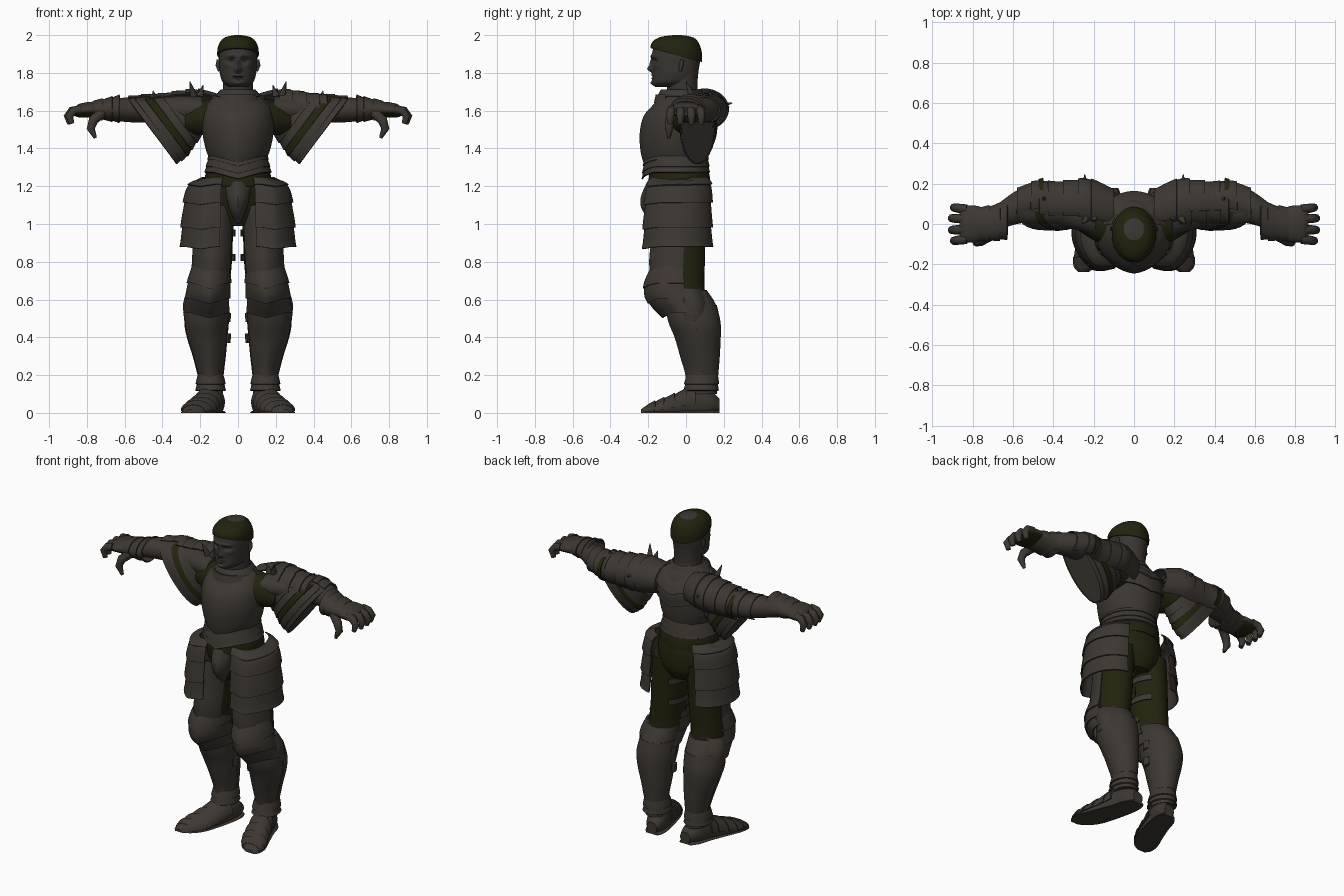
import bpy, bmesh, math

if "Cube" in bpy.data.objects:
    bpy.data.objects.remove(bpy.data.objects["Cube"])


def material(name, rgb):
    m = bpy.data.materials.new(name)
    m.use_nodes = True
    m.diffuse_color = (*rgb, 1)
    shader = m.node_tree.nodes["Principled BSDF"]
    shader.inputs["Base Color"].default_value = (*rgb, 1)
    shader.inputs["Roughness"].default_value = .7
    return m


ARMOUR = material("dark steel", (.046, .038, .031))
CLOTH = material("olive cloth", (.016, .0165, .004))
SKIN = material("dark skin", (.041, .035, .031))


def sample(secs, t):
    """Smooth interpolation through a list of cross-sections, t from 0 to 1."""
    last = len(secs) - 1
    f = min(max(t, 0), 1) * last
    i = min(int(f), last - 1)
    u = f - i
    a, b, c, d = (secs[min(max(k, 0), last)] for k in range(i - 1, i + 3))
    return [q + u / 2 * (r - p + u * (2*p - 5*q + 4*r - s + u * (3*(q - r) + s - p)))
            for p, q, r, s in zip(a, b, c, d)]


def place(axis, pos, u, v):
    return {"x": (pos, u, v), "y": (u, pos, v), "z": (u, v, pos)}[axis]


def add_mirror(ob):
    ob.modifiers.new("mirror", "MIRROR").use_clip = False


def loft(name, mat, secs, axis="z", arc=(0, 360), n=32, sub=4, thick=0, warp=None, mirror=False):
    """Sections are (position, centre u, centre v, radius u, radius v)."""
    steps = (len(secs) - 1) * sub
    closed = arc[1] - arc[0] >= 360
    cols = n if closed else n + 1
    bm = bmesh.new()
    rings = []
    for k in range(steps + 1):
        pos, cu, cv, ru, rv = sample(secs, k / steps)
        ring = []
        for j in range(cols):
            a = math.radians(arc[0] + (arc[1] - arc[0]) * j / n)
            co = place(axis, pos, cu + ru * math.cos(a), cv + rv * math.sin(a))
            ring.append(bm.verts.new(warp(*co) if warp else co))
        rings.append(ring)
    for lo, hi in zip(rings, rings[1:]):
        for j in range(n):
            k = (j + 1) % cols
            bm.faces.new((lo[j], lo[k], hi[k], hi[j]))
    if closed and not thick:
        bm.faces.new(rings[0])
        bm.faces.new(rings[-1])
    bmesh.ops.recalc_face_normals(bm, faces=bm.faces)
    if thick:
        bmesh.ops.solidify(bm, geom=bm.faces[:], thickness=thick)
        bmesh.ops.recalc_face_normals(bm, faces=bm.faces)
    me = bpy.data.meshes.new(name)
    bm.to_mesh(me)
    bm.free()
    me.materials.append(mat)
    me.polygons.foreach_set("use_smooth", [True] * len(me.polygons))
    me.set_sharp_from_angle(angle=math.radians(40))
    ob = bpy.data.objects.new(name, me)
    bpy.context.collection.objects.link(ob)
    if mirror:
        add_mirror(ob)
    return ob


def lames(name, mat, secs, count, grow, cloth=(), **kw):
    """Overlapping plates that each flare towards their lower edge."""
    for i in range(count):
        plate = []
        for k in range(4):
            p, cu, cv, ru, rv = sample(secs, (i + k / 3 * 1.15) / count)
            g = grow * (.3 + k / 3)
            plate.append((p, cu, cv, ru + g, rv + g))
        loft(f"{name}_{i + 1}", CLOTH if i in cloth else mat, plate, sub=2, thick=.008, **kw)


def tube(name, mat, pts, radii):
    cu = bpy.data.curves.new(name, "CURVE")
    cu.dimensions = "3D"
    cu.bevel_depth, cu.bevel_resolution, cu.use_fill_caps = 1, 3, True
    sp = cu.splines.new("POLY")
    sp.points.add(len(pts) - 1)
    for p, co, r in zip(sp.points, pts, radii):
        p.co, p.radius = (*co, 1), r
    sp.use_smooth = True
    cu.materials.append(mat)
    ob = bpy.data.objects.new(name, cu)
    bpy.context.collection.objects.link(ob)
    add_mirror(ob)


def paint(ob, mat, test):
    ob.data.materials.append(mat)
    for f in ob.data.polygons:
        if test(f.center, f.normal):
            f.material_index = 1


def ridge(cx, keel, vee, width=.1):
    """Pull the front centre line forward and its edge downward."""
    def warp(x, y, z):
        w = max(0, 1 - abs(x - cx) / width) if y < .03 else 0
        return x, y - keel * w, z - vee * w
    return warp


# Head with a modelled face: (x, z, width, height, push)
face = [(0, 1.82, .017, .016, .026), (0, 1.85, .011, .025, .014), (.03, 1.888, .03, .009, .013),
        (.037, 1.862, .018, .011, -.014), (0, 1.787, .03, .006, .009), (0, 1.772, .028, .005, .007),
        (0, 1.779, .03, .003, -.006), (0, 1.745, .03, .014, .014), (.06, 1.84, .02, .015, .006)]


def features(x, y, z):
    if y < -.07:
        for fx, fz, w, h, d in face:
            y -= d * math.exp(-((abs(x) - fx) / w) ** 2 - ((z - fz) / h) ** 2)
    return x, y, z


skull = [(1.725, 0, -.09, .045, .07), (1.75, 0, -.07, .08, .105), (1.79, 0, -.058, .095, .118),
         (1.84, 0, -.053, .1, .124), (1.88, 0, -.052, .102, .128), (1.92, 0, -.05, .1, .126),
         (1.96, 0, -.048, .085, .108), (1.985, 0, -.045, .057, .075), (1.996, 0, -.045, .01, .015)]
loft("head", SKIN, skull, n=96, sub=8, warp=features)
loft("neck", SKIN, [(1.64, 0, -.01, .09, .085), (1.72, 0, -.02, .08, .08), (1.82, 0, -.02, .085, .087)])
tube("ears", SKIN, [(.1, -.03, 1.81), (.107, -.025, 1.84), (.104, -.02, 1.87)], (.007, .012, .009))
cap = loft("cap", CLOTH, [(z + .004, x, y, u + .008, v + .008) for z, x, y, u, v in skull[4:]], n=96, sub=12,
           warp=lambda x, y, z: (x, y, z + (-.28 * (y + .05) + .01) * max(0, (2 - z) / .12)))
paint(cap, ARMOUR, lambda c, n: (c.x / .05) ** 2 + ((c.y + .025) / .055) ** 2 < 1 and n.z > 0)

# Torso, collar and waist
chest = [(1.33, 0, -.05, .145, .155), (1.4, 0, -.05, .172, .175), (1.5, 0, -.048, .19, .182),
         (1.59, 0, -.04, .183, .17), (1.65, 0, -.025, .15, .135), (1.69, 0, -.025, .1, .1)]
loft("breastplate", ARMOUR, chest, n=64, warp=ridge(0, .015, .02, .13))
lames("back_collar_plate", ARMOUR, [(1.69, 0, -.02, .11, .1), (1.6, 0, -.03, .18, .18),
      (1.5, 0, -.04, .19, .185)], 2, .008, arc=(10, 170),
      warp=lambda x, y, z: (x, y, z + .25 * (abs(x) - .1)))
loft("neckline_rim", ARMOUR, [(1.64, 0, -.03, .135, .14), (1.685, 0, -.035, .115, .125)],
     arc=(215, 325), thick=.014)
lames("gorget", ARMOUR, [(1.712, 0, -.03, .088, .1), (1.655, 0, -.03, .125, .115)], 2, .009)
lames("fauld", ARMOUR, [(1.375, 0, -.05, .15, .16), (1.33, 0, -.05, .158, .165), (1.275, 0, -.05, .172, .17)],
      3, .006, n=48, warp=ridge(0, .008, .035, .13))
loft("pelvis", CLOTH, [(.99, 0, -.01, .09, .1), (1.06, 0, -.01, .16, .135), (1.16, 0, -.02, .185, .148),
                       (1.24, 0, -.03, .17, .145), (1.3, 0, -.03, .15, .13)])
loft("belt", CLOTH, [(1.2, 0, -.035, .176, .165), (1.245, 0, -.035, .176, .162), (1.3, 0, -.04, .162, .155)],
     thick=.012)
loft("codpiece", ARMOUR, [(1.225, 0, -.14, .07, .05), (1.14, 0, -.165, .06, .06), (1.07, 0, -.16, .043, .055),
                          (1.0, 0, -.13, .008, .02)], warp=ridge(0, .015, 0, .05))

# Hip plates
tasset = [(1.25, .105, -.033, .09, .14), (1.2, .125, -.035, .135, .163), (1.05, .135, -.04, .15, .168),
          (.88, .14, -.04, .155, .172)]
lames("tasset", ARMOUR, tasset, 4, .012, arc=(-105, 82), mirror=True, warp=ridge(.2, .015, .012, .08))

# Legs
thigh = [(1.1, .115, -.02, .1, .128), (.95, .128, -.03, .102, .133), (.8, .135, -.04, .103, .14),
         (.68, .145, -.035, .1, .132), (.58, .15, 0, .09, .11)]
loft("trousers", CLOTH, thigh, mirror=True)
loft("thigh_plate", ARMOUR, [(z, x, y, u + .006, v + .006) for z, x, y, u, v in thigh[:4]],
     arc=(-152, 10), thick=.008, mirror=True, warp=ridge(.14, .01, 0))
for n, z in enumerate((.97, .84)):
    loft(f"thigh_strap_{n + 1}", ARMOUR, [(z, .126, -.03, .108, .141), (z - .035, .128, -.033, .109, .143)],
         arc=(125, 195), thick=.006, mirror=True)
knee = [(.78, .145, -.055, .095, .12), (.7, .152, -.06, .108, .138), (.62, .16, -.045, .11, .138),
        (.53, .167, .022, .113, .118)]
lames("knee_plate", ARMOUR, knee, 3, .008, arc=(-200, 20), mirror=True, warp=ridge(.15, .02, .03))
loft("knee_wing", ARMOUR, [(.66, .17, .0, .095, .08), (.58, .175, .03, .115, .09), (.49, .17, .04, .115, .09)],
     arc=(-50, 70), thick=.012, mirror=True)
shin = [(.65, .148, .01, .095, .1), (.57, .158, .03, .108, .13), (.48, .166, .048, .115, .132),
        (.4, .163, .065, .105, .116), (.3, .152, .078, .085, .098), (.2, .145, .088, .066, .08),
        (.1, .143, .09, .064, .075)]
loft("greave", ARMOUR, shin, mirror=True, warp=ridge(.15, .012, 0, .06))
loft("calf_seam", ARMOUR, [(z, x, y, u + .003, v + .003) for z, x, y, u, v in shin[1:6]],
     arc=(0, 175), thick=.006, mirror=True)
lames("ankle_band", ARMOUR, [(.2, .145, .086, .066, .08), (.12, .145, .08, .072, .085)], 2, .008, mirror=True)
for n, z in enumerate((.53, .42)):
    loft(f"buckle_{n + 1}", ARMOUR, [(z, .048, .05, .012, .025), (z - .05, .052, .05, .012, .025)],
         n=8, sub=1, mirror=True)


# Feet, flat on the ground
def ground(x, y, z):
    return x, y, max(z, 0)


foot = [(.178, .118, .04, .035, .035), (.13, .128, .05, .058, .065), (.05, .145, .05, .066, .09),
        (-.05, .177, .03, .074, .07), (-.14, .21, .015, .078, .05), (-.205, .237, .008, .058, .033),
        (-.238, .252, .005, .02, .014)]
loft("shoe", ARMOUR, foot, axis="y", mirror=True, warp=ground)
lames("foot_plate", ARMOUR, foot[5:1:-1], 5, .008, axis="y", arc=(0, 180), mirror=True, warp=ground)
loft("sole", ARMOUR, [(p, x, .0, u + .006, .018) for p, x, z, u, v in foot], axis="y", mirror=True, warp=ground)

# Arms
loft("armpit", CLOTH, [(.11, .0, 1.58, .115, .09), (.2, .02, 1.56, .1, .09), (.28, .06, 1.545, .09, .065)],
     axis="x", mirror=True)
loft("arm", ARMOUR, [(.19, .05, 1.605, .105, .07), (.3, .07, 1.605, .095, .073), (.42, .1, 1.605, .097, .07),
                     (.52, .1, 1.605, .092, .068), (.6, .075, 1.605, .08, .064), (.7, .02, 1.605, .06, .05)],
     axis="x", mirror=True)
shoulder = [(.1, .07, 1.6, .1, .085), (.22, .1, 1.61, .118, .098), (.3, .105, 1.605, .108, .096),
            (.4, .105, 1.6, .1, .086), (.47, .11, 1.6, .1, .08)]
lames("pauldron", ARMOUR, shoulder, 5, .008, axis="x", arc=(-60, 125), mirror=True)
lames("left_pauldron_front", ARMOUR, shoulder[1:], 4, .011, axis="x", arc=(110, 240))


# Slanted flaring sleeve plates below the elbow
def slant(x, y, z):
    return x - .75 * max(0, 1.66 - z), y, z


sleeve = [(.33, .07, 1.575, .085, .1), (.42, .07, 1.54, .09, .125), (.5, .065, 1.51, .092, .15),
          (.58, .06, 1.492, .083, .168)]
lames("sleeve_plate", ARMOUR, sleeve, 5, .006, cloth=(2,), axis="x", mirror=True, warp=slant)
loft("sleeve_core", ARMOUR, sleeve, axis="x", mirror=True, warp=slant)
lames("elbow_cop", ARMOUR, [(.43, .12, 1.61, .09, .075), (.5, .12, 1.61, .085, .07), (.58, .09, 1.605, .08, .066)],
      2, .008, axis="x", arc=(-60, 120), mirror=True)
loft("elbow_gap", CLOTH, [(.45, .112, 1.602, .114, .09), (.475, .112, 1.602, .112, .088)],
     axis="x", arc=(-50, 60), thick=.006, mirror=True)

# Gauntlets and hands
lames("cuff", ARMOUR, [(.77, 0, 1.605, .078, .043), (.7, .005, 1.607, .082, .052), (.63, .02, 1.61, .09, .066)],
      3, .008, axis="x", mirror=True)
hand = loft("hand", ARMOUR, [(.72, 0, 1.605, .07, .04), (.78, 0, 1.605, .09, .042), (.84, .0, 1.6, .092, .036),
                             (.865, 0, 1.595, .08, .022)], axis="x", mirror=True)
paint(hand, CLOTH, lambda c, n: n.z < -.5)
for n, y in enumerate((-.076, -.027, .026, .074)):
    reach = -.01 * abs(n - 1.5)
    tube(f"finger_{n + 1}", ARMOUR, [(.83, y, 1.607), (.885 + reach, y * 1.05, 1.6), (.908 + reach, y * 1.1, 1.57),
                                     (.895 + reach, y * 1.1, 1.53)], (.023, .023, .021, .014))
tube("thumb", ARMOUR, [(.72, -.06, 1.59), (.765, -.085, 1.55), (.78, -.09, 1.505), (.755, -.09, 1.455)],
     (.028, .026, .022, .009))

# Points on the shoulders and elbows
for name, base, tip in (("inner_spike", (.2, .03, 1.68), (.185, .02, 1.735)),
                        ("outer_spike", (.235, .03, 1.68), (.255, .0, 1.755)),
                        ("back_spike", (.24, .18, 1.63), (.245, .245, 1.64)),
                        ("arm_spike", (.44, .12, 1.66), (.45, .13, 1.705)),
                        ("elbow_spike", (.46, .18, 1.62), (.455, .23, 1.62))):
    tube(name, ARMOUR, [base, tip], (.02, .002))
